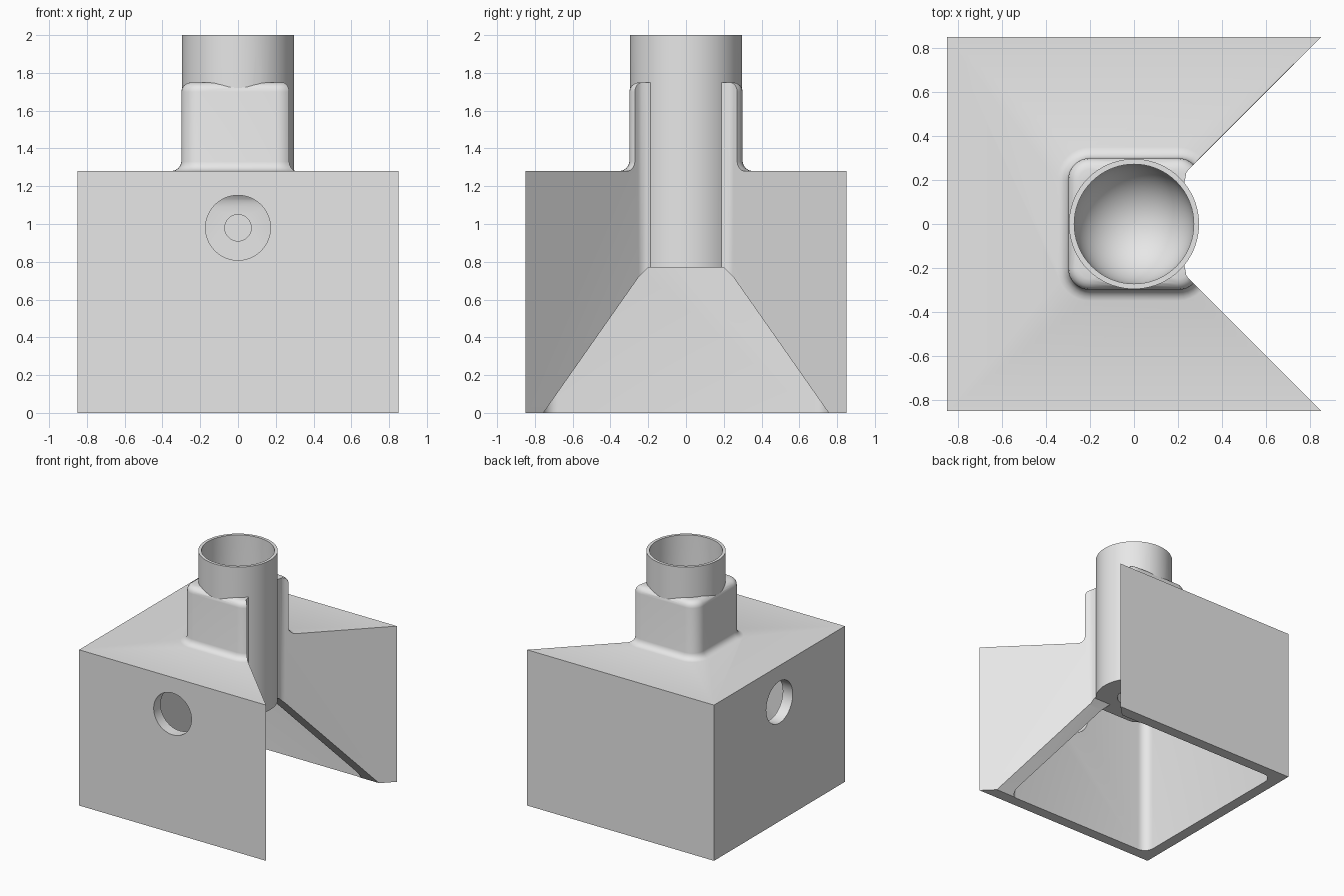
import bpy, bmesh, math
from mathutils import Matrix

if "Cube" in bpy.data.objects:
    bpy.data.objects.remove(bpy.data.objects["Cube"])


def finish(name, bm):
    bmesh.ops.recalc_face_normals(bm, faces=bm.faces)
    me = bpy.data.meshes.new(name)
    bm.to_mesh(me)
    bm.free()
    ob = bpy.data.objects.new(name, me)
    bpy.context.collection.objects.link(ob)
    return ob


def loft(name, rings):
    """Closed solid through rings of equal point count."""
    bm = bmesh.new()
    vs = [[bm.verts.new(p) for p in r] for r in rings]
    n = len(vs[0])
    for a, b in zip(vs, vs[1:]):
        for i in range(n):
            bm.faces.new((a[i], a[(i + 1) % n], b[(i + 1) % n], b[i]))
    bm.faces.new(vs[0])
    bm.faces.new(vs[-1])
    return finish(name, bm)


def prism(name, pts, z0, z1):
    return loft(name, [[(x, y, z) for x, y in pts] for z in (z0, z1)])


def revolve(name, profile, seg=72):
    """Solid of (radius, z) rings about z; radii must be above zero."""
    return loft(name, [[(r * math.cos(2 * math.pi * i / seg),
                         r * math.sin(2 * math.pi * i / seg), z) for i in range(seg)]
                       for r, z in profile])


def rounded_square(half, r, z, seg=8):
    pts = []
    for q in range(4):
        cx = (half - r) * (1 if q in (0, 3) else -1)
        cy = (half - r) * (1 if q in (0, 1) else -1)
        for i in range(seg + 1):
            a = math.pi / 2 * (q + i / seg)
            pts.append((cx + r * math.cos(a), cy + r * math.sin(a), z))
    return pts


def apply_mod(ob, mod):
    bpy.context.view_layer.objects.active = ob
    bpy.ops.object.modifier_apply(modifier=mod.name)


def boolean(ob, other, op, remove=True):
    m = ob.modifiers.new("cut", 'BOOLEAN')
    m.operation, m.object, m.solver = op, other, 'EXACT'
    apply_mod(ob, m)
    if remove:
        bpy.data.objects.remove(other)


def mirrored(half):
    """Close a half outline by mirroring it across y = 0."""
    return half + [(x, -y) for x, y in reversed(half)]


# Outer housing block
S = 0.85
body = prism("housing", [(-S, -S), (S, -S), (S, S), (-S, S)], 0, 1.28)

# Rounded square column: fillets at ceiling, roof and top edge
col_profile = [(0.77, 0), (1.09, 0), (1.128, .008), (1.16, .029), (1.182, .062), (1.19, .1),
               (1.28, .05), (1.285, .032), (1.295, .017), (1.31, .005), (1.33, 0),
               (1.70, 0), (1.72, -.004), (1.735, -.015), (1.745, -.03), (1.75, -.05)]
column = loft("column", [rounded_square(.3 + d, .1 + d, z) for z, d in col_profile])

# Hollow inside of the housing, rounded, leaving the column standing
cavity = prism("cavity_cutter", [(-.76, -.76), (.633, -.76), (-.127, 0), (.633, .76), (-.76, .76)],
               -.3, 1.19)
bev = cavity.modifiers.new("round", 'BEVEL')
bev.width, bev.segments, bev.limit_method = .08, 6, 'ANGLE'
apply_mod(cavity, bev)
boolean(cavity, column, 'DIFFERENCE', remove=False)
boolean(body, column, 'UNION')
boolean(body, cavity, 'DIFFERENCE')

# V notch on the right side, with a small fillet towards the tube
notch = prism("notch_cutter", mirrored([(1.2, 1.2), (.25, .25), (.238, .234), (.234, .21),
                                        (.228, .185), (.2, .1)]), -.5, 2.5)
boolean(body, notch, 'DIFFERENCE')

# Sloped opening under the two diagonal walls
opening = mirrored([(-.2, .755), (0, .755), (.72, .25), (.77, .2)])  # (z, y) pairs
web_cut = loft("opening_cutter", [[(x, y, z) for z, y in opening] for x in (-.2, 1.2)])
boolean(body, web_cut, 'DIFFERENCE')

# Round tube with a bowl-ended bore
boolean(body, revolve("tube", [(.296, .77), (.296, 2)]), 'UNION')
R, zc = .272, 1.36
bowl = [(R * math.cos(a), zc + R * math.sin(a))
        for a in (math.radians(-89 + 89 * i / 14) for i in range(15))]
boolean(body, revolve("bore_cutter", bowl + [(R, 2.2)]), 'DIFFERENCE')

# Shallow socket under the column
boolean(body, revolve("socket_cutter", [(.13, .7), (.13, .85)]), 'DIFFERENCE')

# Access holes in front and left walls, with small blind holes in the column
for turn in (0, -math.pi / 2):
    for r, start, end in ((.172, -1, -.6), (.07, -.5, -.18)):
        hole = revolve("hole_cutter", [(r, start), (r, end)], 48)
        hole.data.transform(Matrix.Translation((0, 0, .98)) @ Matrix.Rotation(turn, 4, 'Z')
                            @ Matrix.Rotation(-math.pi / 2, 4, 'X'))
        boolean(body, hole, 'DIFFERENCE')

# Grey finish and smooth shading
grey = bpy.data.materials.new("grey")
grey.diffuse_color = (.8, .8, .8, 1)
grey.use_nodes = True
grey.node_tree.nodes["Principled BSDF"].inputs["Base Color"].default_value = grey.diffuse_color
body.data.materials.clear()
body.data.materials.append(grey)
for p in body.data.polygons:
    p.material_index = 0
bpy.ops.object.select_all(action='DESELECT')
body.select_set(True)
bpy.context.view_layer.objects.active = body
bpy.ops.object.shade_smooth_by_angle(angle=math.radians(30))
